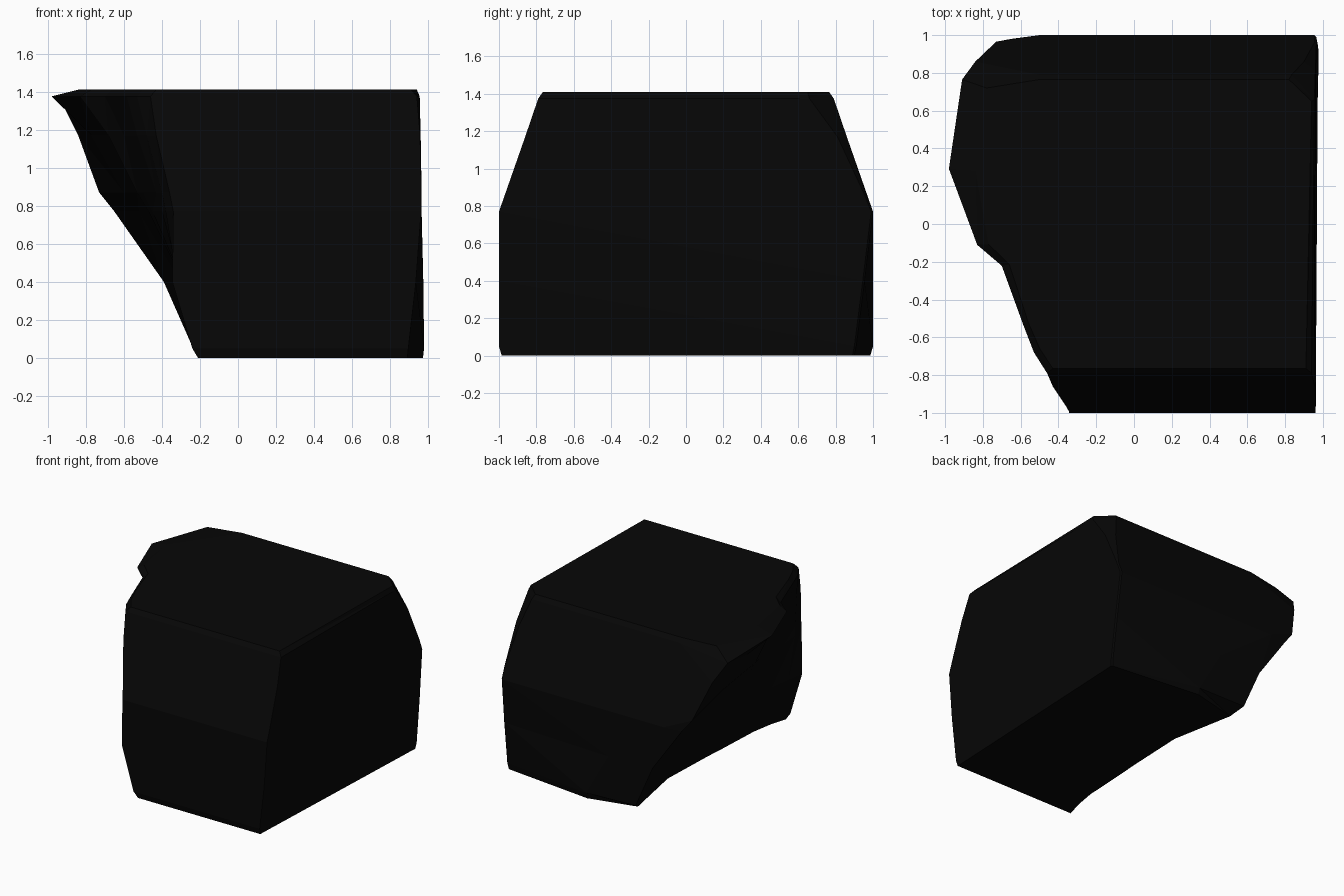
import bpy
import bmesh

cube = bpy.data.objects.get("Cube")
if cube:
    bpy.data.objects.remove(cube)

# Coal-black material
black = bpy.data.materials.new("coal black")
black.use_nodes = True
colour = (0.002, 0.002, 0.002, 1)
black.diffuse_color = colour
black.node_tree.nodes["Principled BSDF"].inputs["Base Color"].default_value = colour

# Broken side: fractions of the half depth, front to back
COLUMNS = (-1, -0.86, -0.68, -0.28, -0.14, 0.37)

# Rows: height, half depth, broken side x per column,
# then back edge: left (x, y, z), middle x, right (x, y); front right x
ROWS = [
    (0.00, 0.985, (-0.21, -0.17, -0.14, -0.12, -0.11, -0.09),
     (-0.19, 0.89, 0.0), 0.2, (0.972, 0.90), 0.89),
    (0.05, 1.00, (-0.24, -0.21, -0.18, -0.15, -0.14, -0.13),
     (-0.24, 0.99, 0.06), 0.2, (0.978, 0.91), 0.895),
    (0.40, 1.00, (-0.345, -0.32, -0.30, -0.29, -0.29, -0.30),
     (-0.39, 0.99, 0.40), 0.0, (0.974, 0.955), 0.935),
    (0.77, 1.00, (-0.34, -0.38, -0.40, -0.45, -0.47, -0.52),
     (-0.65, 0.98, 0.77), -0.5, (0.965, 1.0), 0.962),
    (0.87, 0.965, (-0.36, -0.40, -0.43, -0.50, -0.53, -0.60),
     (-0.73, 0.965, 0.87), -0.4, (0.965, 0.96), 0.962),
    (1.17, 0.86, (-0.43, -0.48, -0.53, -0.60, -0.68, -0.77),
     (-0.84, 0.86, 1.17), -0.4, (0.96, 0.82), 0.957),
    (1.375, 0.79, (-0.46, -0.53, -0.585, -0.70, -0.83, -0.98),
     (-0.91, 0.765, 1.31), -0.5, (0.955, 0.67), 0.94),
    (1.41, 0.765, (-0.43, -0.50, -0.56, -0.66, -0.77, -0.84),
     (-0.78, 0.72, 1.40), -0.5, (0.94, 0.66), 0.91),
]
# How far the upper back right corner is cut along the back edge
CORNER_CUT = {1.17: 0.06, 1.375: 0.12, 1.41: 0.12}


def ring(bm, z, half, broken, back_left, middle, back_right, front_right):
    """One closed outline of the chunk near a given height."""
    points = [(x, t * half, z) for x, t in zip(broken, COLUMNS)]
    right_x, right_y = back_right
    cut = CORNER_CUT.get(z, 0.01)
    # The back edge swings in only where the lower corner is worn away
    cut_y = half if z > 1 else right_y
    points += [back_left, (middle, half, z), (right_x - cut, cut_y, z),
               (right_x, right_y - 0.01, z), (front_right, -half, z)]
    return [bm.verts.new(p) for p in points]


# Stack the outlines and close both ends
bm = bmesh.new()
rings = [ring(bm, *row) for row in ROWS]
for low, high in zip(rings, rings[1:]):
    for i in range(len(low)):
        j = (i + 1) % len(low)
        bm.faces.new((low[i], low[j], high[j], high[i]))
bm.faces.new(rings[0])
bm.faces.new(rings[-1])
# Facet the fractured side
bmesh.ops.triangulate(bm, faces=bm.faces[:])
bmesh.ops.recalc_face_normals(bm, faces=bm.faces[:])

mesh = bpy.data.meshes.new("rock_chunk")
bm.to_mesh(mesh)
bm.free()
mesh.materials.append(black)
rock = bpy.data.objects.new("rock_chunk", mesh)
bpy.context.collection.objects.link(rock)
